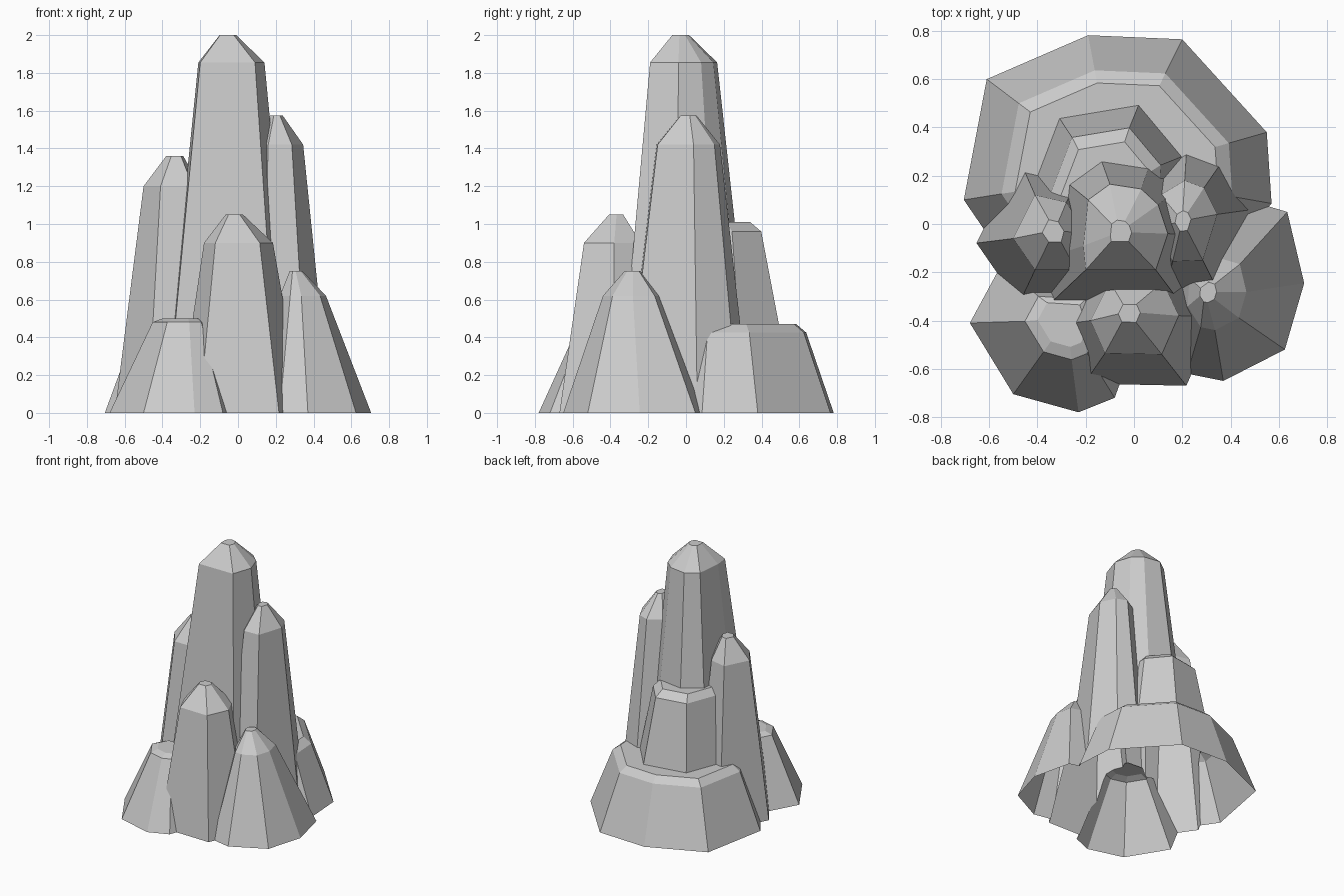
import bpy, bmesh

if "Cube" in bpy.data.objects:
    bpy.data.objects.remove(bpy.data.objects["Cube"])

parts = []


def spire(name, outline, centre, rings):
    """Faceted tapering rock: outline scaled about centre for each ring (cx, cy, z, scale)."""
    bm = bmesh.new()
    cx, cy, _, s = rings[0]
    x2, y2, z2, s2 = rings[1]
    # run the walls on below ground at the same slope; trimmed after the union
    t = -(0.06 + 0.007 * len(parts)) / z2
    below = (cx + (x2 - cx) * t, cy + (y2 - cy) * t, z2 * t, s + (s2 - s) * t)
    loops = []
    for rx, ry, z, k in [below] + rings[1:]:
        loops.append([bm.verts.new((rx + (x - centre[0]) * k, ry + (y - centre[1]) * k, z))
                      for x, y in outline])
    n = len(outline)
    for a, b in zip(loops, loops[1:]):
        for i in range(n):
            j = (i + 1) % n
            bm.faces.new((a[i], a[j], b[j], b[i]))
    bm.faces.new(loops[0])
    bm.faces.new(loops[-1])
    bmesh.ops.triangulate(bm, faces=[f for f in bm.faces if len(f.verts) == 4])
    bmesh.ops.recalc_face_normals(bm, faces=bm.faces)
    me = bpy.data.meshes.new(name)
    bm.to_mesh(me)
    bm.free()
    ob = bpy.data.objects.new(name, me)
    bpy.context.collection.objects.link(ob)
    parts.append(ob)


# tallest central spire
spire("rock_spires",
      [(-.2, -.19), (.09, -.19), (.14, -.04), (.1, .08), (.03, .145), (-.1, .165), (-.19, .1), (-.21, -.09)],
      (-.04, -.02),
      [(-.05, -.01, 0, 2.05), (-.04, -.02, 1.855, 1), (-.055, -.03, 2, .25)])
# right spire
spire("right_spire",
      [(.16, -.155), (.285, -.15), (.345, .04), (.29, .15), (.21, .18), (.11, .12), (.08, -.02)],
      (.22, .02),
      [(.24, .02, 0, 2.0), (.22, .02, 1.42, 1), (.205, .015, 1.575, .25)])
# left spire
spire("left_spire",
      [(-.5, -.06), (-.41, -.19), (-.24, -.19), (-.2, -.04), (-.28, .09), (-.41, .12)],
      (-.35, -.04),
      [(-.36, -.04, 0, 1.95), (-.35, -.04, 1.2, 1), (-.335, -.03, 1.36, .3)])
# front spire
spire("front_spire",
      [(-.18, -.4), (-.12, -.535), (.115, -.54), (.185, -.38), (.12, -.24), (-.1, -.24)],
      (0, -.39),
      [(.01, -.4, 0, 1.8), (0, -.39, .9, 1), (-.02, -.37, 1.05, .25)])
# front right cone
spire("front_right_rock",
      [(.22, -.62), (.37, -.65), (.625, -.52), (.705, -.245), (.635, .05), (.4, .12), (.1, -.1), (.08, -.4)],
      (.37, -.28),
      [(.37, -.28, 0, 1), (.335, -.295, .62, .39), (.305, -.285, .75, .11)])
# front left mound
spire("front_left_rock",
      [(-.68, -.41), (-.5, -.705), (-.23, -.78), (-.08, -.72), (0, -.5), (-.1, -.2), (-.55, -.17)],
      (-.35, -.45),
      [(-.35, -.45, 0, 1), (-.31, -.42, .48, .43), (-.3, -.41, .5, .3)])
# broad back mound
spire("back_mound",
      [(.57, .085), (.55, .38), (.2, .765), (-.19, .782), (-.61, .6), (-.705, .1), (-.5, -.2), (.3, -.2)],
      (-.08, .2),
      [(-.08, .2, 0, 1), (-.08, .2, .425, .75), (-.08, .2, .47, .66)])
# stepped stump behind the central spire
spire("back_stump",
      [(-.44, .1), (-.31, .44), (.02, .495), (.2, .28), (.18, -.1), (-.35, -.1)],
      (-.12, .15),
      [(-.12, .15, 0, 1.25), (-.12, .15, .96, .72), (-.12, .14, 1.01, .58)])

# merge all rocks into one outer skin
body = parts[0]
for other in parts[1:]:
    m = body.modifiers.new("union", "BOOLEAN")
    m.operation = "UNION"
    m.solver = "EXACT"
    m.object = other
bpy.context.view_layer.update()
dg = bpy.context.evaluated_depsgraph_get()
skin = bpy.data.meshes.new_from_object(body.evaluated_get(dg))
body.modifiers.clear()
body.data = skin
for other in parts[1:]:
    bpy.data.objects.remove(other)

# trim at ground level, leaving the underside open
bm = bmesh.new()
bm.from_mesh(skin)
bmesh.ops.bisect_plane(bm, geom=bm.verts[:] + bm.edges[:] + bm.faces[:], dist=1e-5,
                       plane_co=(0, 0, 0), plane_no=(0, 0, 1), clear_inner=True)
for f in bm.faces:
    f.smooth = False
bm.to_mesh(skin)
bm.free()
